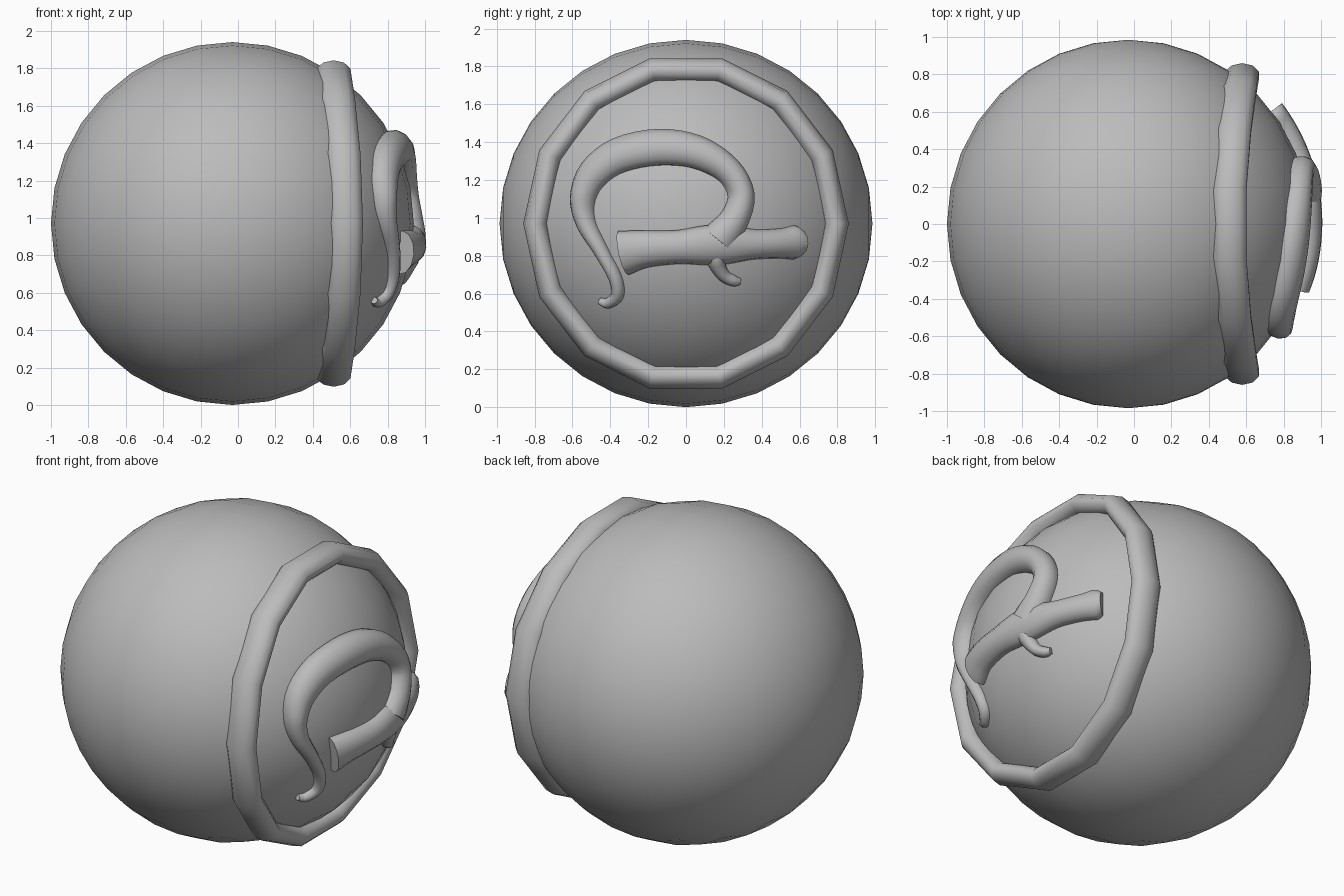
import bpy, bmesh, math
from mathutils import Vector

if "Cube" in bpy.data.objects:
    bpy.data.objects.remove(bpy.data.objects["Cube"])

CENTER = Vector((-0.03, 0, 0.97))
RAD = Vector((0.97, 0.985, 0.97))

grey = bpy.data.materials.new("plain_grey")
grey.diffuse_color = (0.5, 0.5, 0.5, 1)
grey.use_nodes = True
grey.node_tree.nodes["Principled BSDF"].inputs["Base Color"].default_value = grey.diffuse_color


def on_ball(y, z):
    """Point and outward normal on the right side of the ball."""
    u, w = y / RAD.y, (z - CENTER.z) / RAD.z
    x = CENTER.x + RAD.x * math.sqrt(max(0, 1 - u * u - w * w))
    p = Vector((x, y, z))
    return p, (p - CENTER).normalized()


def finish(name, bm, angle):
    bmesh.ops.recalc_face_normals(bm, faces=bm.faces)
    me = bpy.data.meshes.new(name)
    bm.to_mesh(me)
    bm.free()
    ob = bpy.data.objects.new(name, me)
    bpy.context.collection.objects.link(ob)
    me.materials.append(grey)
    bpy.ops.object.select_all(action='DESELECT')
    ob.select_set(True)
    bpy.context.view_layer.objects.active = ob
    bpy.ops.object.shade_smooth_by_angle(angle=math.radians(angle))


def skin(bm, rings, closed):
    """Bridge vertex rings into a tube, capped when open."""
    rows = [[bm.verts.new(p) for p in r] for r in rings]
    n = len(rows[0])
    for i in range(len(rows) if closed else len(rows) - 1):
        a, b = rows[i], rows[(i + 1) % len(rows)]
        for j in range(n):
            k = (j + 1) % n
            bm.faces.new((a[j], a[k], b[k], b[j]))
    if not closed:
        bm.faces.new(rows[0])
        bm.faces.new(rows[-1])


def spline(pts, steps=4):
    """Catmull-Rom samples through (y, z, half width) points."""
    v = [Vector(p) for p in pts]
    v = [2 * v[0] - v[1]] + v + [2 * v[-1] - v[-2]]
    out = []
    for i in range(1, len(v) - 2):
        a, b, c, d = v[i - 1:i + 3]
        for s in range(steps):
            t = s / steps
            out.append(0.5 * (2 * b + (c - a) * t + (2 * a - 5 * b + 4 * c - d) * t * t
                              + (3 * b - a - 3 * c + d) * t ** 3))
    return out + [v[-2]]


def relief(name, pts, height=0.085, sides=12):
    """Tapered tube lying along the ball surface."""
    path = spline(pts)
    base = [on_ball(p.x, p.y) for p in path]
    rings = []
    for i, (p, n) in enumerate(base):
        t = base[min(i + 1, len(base) - 1)][0] - base[max(i - 1, 0)][0]
        side = n.cross(t).normalized()
        w = path[i].z
        h = min(w * 1.2, height)
        rings.append([p + side * w * math.cos(a) + n * h * math.sin(a)
                      for a in (2 * math.pi * j / sides for j in range(sides))])
    bm = bmesh.new()
    skin(bm, rings, False)
    finish(name, bm, 50)


# Ball, with its poles pointing front and back
bm = bmesh.new()
bmesh.ops.create_uvsphere(bm, u_segments=32, v_segments=16, radius=1)
for v in bm.verts:
    x, y, z = v.co
    v.co = CENTER + Vector((x * RAD.x, z * RAD.y, -y * RAD.z))
finish("ball", bm, 60)

# Fourteen-sided rim that follows the ball surface
rings = []
for i in range(14):
    a = 2 * math.pi * i / 14
    c, s = math.cos(a), math.sin(a)
    x = on_ball(0.795 * c, CENTER.z + 0.83 * s)[0].x + 0.035
    ring = []
    for j in range(10):
        b = 2 * math.pi * j / 10
        r = 0.065 * math.cos(b)
        ring.append(Vector((x + 0.095 * math.sin(b), (0.795 + r) * c,
                            CENTER.z + (0.83 + r) * s)))
    rings.append(ring)
bm = bmesh.new()
skin(bm, rings, True)
finish("rim", bm, 60)

# Raised emblem: curling tail, crossbar and small spur
relief("curled_tail", [
    (-0.455, 0.56, 0.018), (-0.41, 0.55, 0.028), (-0.36, 0.595, 0.034),
    (-0.375, 0.69, 0.036), (-0.45, 0.83, 0.04), (-0.525, 0.97, 0.053),
    (-0.54, 1.10, 0.07), (-0.485, 1.23, 0.09), (-0.35, 1.33, 0.10),
    (-0.14, 1.372, 0.102), (0.06, 1.345, 0.092), (0.22, 1.25, 0.075),
    (0.29, 1.12, 0.072), (0.255, 0.99, 0.08), (0.17, 0.88, 0.10)])
relief("crossbar", [
    (-0.33, 0.815, 0.12), (-0.22, 0.835, 0.10), (-0.05, 0.845, 0.09),
    (0.10, 0.855, 0.105), (0.22, 0.86, 0.105), (0.36, 0.86, 0.08),
    (0.50, 0.865, 0.08), (0.57, 0.87, 0.09), (0.60, 0.87, 0.07)], 0.075)
relief("spur", [
    (0.15, 0.83, 0.07), (0.165, 0.755, 0.045), (0.20, 0.695, 0.034),
    (0.25, 0.668, 0.03), (0.285, 0.665, 0.018)], 0.06)
